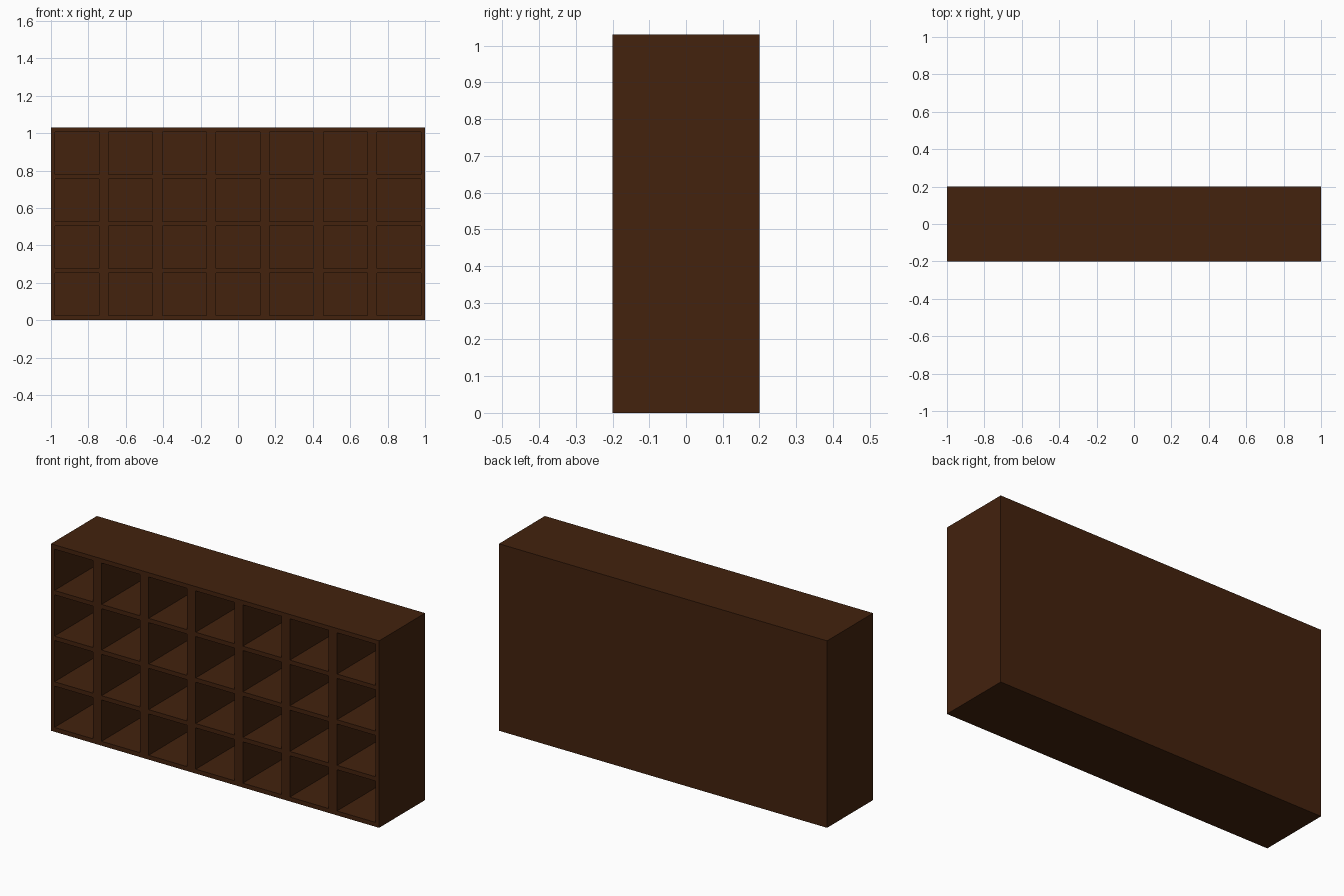
import bpy, bmesh

if "Cube" in bpy.data.objects:
    bpy.data.objects.remove(bpy.data.objects["Cube"])

COLS, ROWS = 7, 4
WIDTH, DEPTH, HEIGHT = 2.0, 0.4, 1.03
SIDE, POST = 0.0215, 0.052      # outer side wall, upright divider
EDGE, SHELF = 0.024, 0.024      # top/bottom board, shelf
BACK = 0.022                    # back panel thickness


def cuts(start, total, count, edge, gap):
    """Grid lines: outer edge, then both sides of each opening."""
    size = (total - 2 * edge - (count - 1) * gap) / count
    lines = [start]
    for i in range(count):
        a = start + edge + i * (size + gap)
        lines += [a, a + size]
    return lines + [start + total]


wood = bpy.data.materials.new("dark brown wood")
wood.diffuse_color = (0.056, 0.0160, 0.0042, 1)
wood.use_nodes = True
wood.node_tree.nodes["Principled BSDF"].inputs["Base Color"].default_value = wood.diffuse_color

xs = cuts(-WIDTH / 2, WIDTH, COLS, SIDE, POST)
zs = cuts(0, HEIGHT, ROWS, EDGE, SHELF)
front, pocket, back = -DEPTH / 2, DEPTH / 2 - BACK, DEPTH / 2

bm = bmesh.new()
# front grid of frame strips and openings
grid = [[bm.verts.new((x, front, z)) for z in zs] for x in xs]
openings = []
for i in range(len(xs) - 1):
    for j in range(len(zs) - 1):
        f = bm.faces.new((grid[i][j], grid[i + 1][j], grid[i + 1][j + 1], grid[i][j + 1]))
        if i % 2 and j % 2:
            openings.append(f)

# outer shell: pull the border back and close it with the rear panel
border = [e for e in bm.edges if e.is_boundary]
ext = bmesh.ops.extrude_edge_only(bm, edges=border)["geom"]
for v in ext:
    if isinstance(v, bmesh.types.BMVert):
        v.co.y = back
rear = [e for e in bm.edges if e.is_boundary]
bmesh.ops.contextual_create(bm, geom=rear)

# pigeonholes: push each opening in
res = bmesh.ops.extrude_discrete_faces(bm, faces=openings)
for f in res["faces"]:
    for v in f.verts:
        v.co.y = pocket

# merge coplanar strips into clean flat faces
bmesh.ops.recalc_face_normals(bm, faces=bm.faces)
mesh = bpy.data.meshes.new("pigeonhole_shelf")
bm.to_mesh(mesh)
bm.free()
mesh.materials.append(wood)
shelf = bpy.data.objects.new("pigeonhole_shelf", mesh)
bpy.context.collection.objects.link(shelf)
